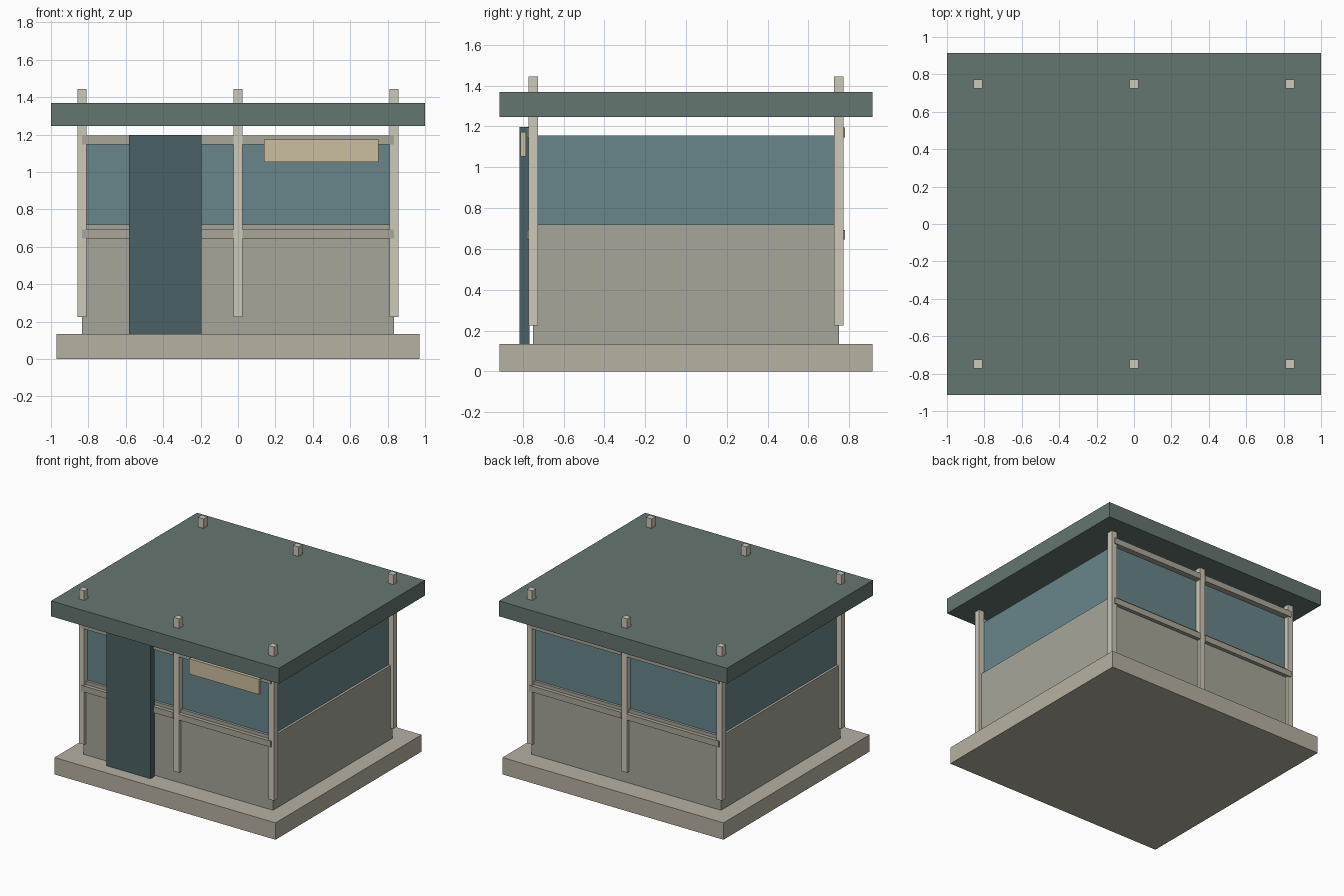
import bpy

if "Cube" in bpy.data.objects:
    bpy.data.objects.remove(bpy.data.objects["Cube"])


def material(name, rgb):
    m = bpy.data.materials.new(name)
    m.diffuse_color = (*rgb, 1)
    m.use_nodes = True
    m.node_tree.nodes["Principled BSDF"].inputs["Base Color"].default_value = m.diffuse_color
    return m


STONE = material("stone", (0.47, 0.44, 0.36))
WALL = material("wall", (0.38, 0.38, 0.32))
GLASS = material("glass", (0.14, 0.24, 0.26))
ROOF = material("roof", (0.13, 0.18, 0.165))
DOOR = material("door", (0.07, 0.12, 0.13))
POST = material("post", (0.62, 0.58, 0.49))
RAIL = material("rail", (0.40, 0.38, 0.32))
PANEL = material("panel", (0.60, 0.52, 0.35))


def box(name, x, y, z, mat):
    """Box from (min, max) ranges on each axis."""
    bpy.ops.mesh.primitive_cube_add(
        size=1, location=[(a + b) / 2 for a, b in (x, y, z)])
    ob = bpy.context.object
    ob.name = name
    ob.scale = [b - a for a, b in (x, y, z)]
    bpy.ops.object.transform_apply(location=False, rotation=False, scale=True)
    ob.data.materials.append(mat)
    return ob


# Plinth, solid lower walls, glazed upper band, flat roof
box("plinth", (-0.97, 0.97), (-0.915, 0.915), (0, 0.134), STONE)
box("lower_wall", (-0.833, 0.833), (-0.75, 0.75), (0.134, 0.72), WALL)
box("window_band", (-0.813, 0.813), (-0.73, 0.73), (0.72, 1.155), GLASS)
box("roof_slab", (-1, 1), (-0.915, 0.915), (1.246, 1.368), ROOF)

# Front and back timber frames: posts through the roof, rails in each bay
H = 0.024
for side, s in (("front", -1), ("back", 1)):
    for label, x in (("left", -0.833), ("middle", 0), ("right", 0.833)):
        box(f"{side}_{label}_post", (x - H, x + H),
            (s * 0.748 - H, s * 0.748 + H), (0.224, 1.444), POST)
    rail_y = sorted((s * 0.735, s * 0.78))
    for level, z in (("lower", 0.669), ("upper", 1.17)):
        for bay, xs in (("left", (-0.833, -H)), ("right", (H, 0.833))):
            box(f"{side}_{level}_{bay}_rail", xs, rail_y,
                (z - H, z + H), RAIL)

# Door and the panel above the right-hand window
box("door", (-0.583, -0.196), (-0.816, -0.768), (0.134, 1.198), DOOR)
box("front_panel", (0.138, 0.75), (-0.81, -0.785), (1.053, 1.174), PANEL)
